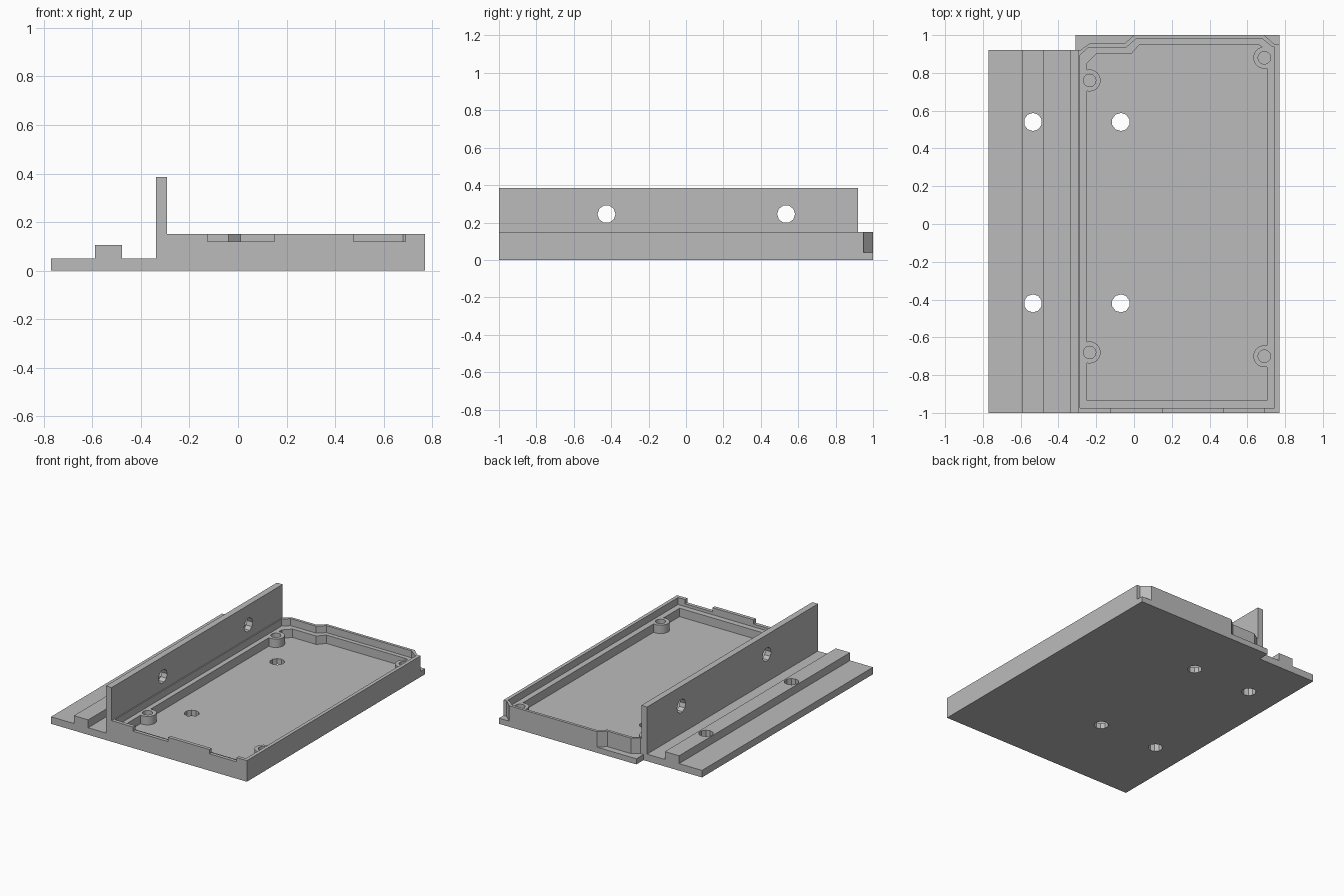
import bpy, bmesh, math
from mathutils import Matrix, Vector

if "Cube" in bpy.data.objects:
    bpy.data.objects.remove(bpy.data.objects["Cube"])

grey = bpy.data.materials.new("plain grey")
grey.use_nodes = True
GREY = (0.5, 0.5, 0.5, 1)
grey.diffuse_color = GREY
grey.node_tree.nodes["Principled BSDF"].inputs["Base Color"].default_value = GREY


def prism(name, outline, low, high, axis="z"):
    """Extrude a closed outline along z, or an x-z profile along y."""
    def place(p, h):
        return (p[0], p[1], h) if axis == "z" else (p[0], h, p[1])
    bm = bmesh.new()
    face = bm.faces.new([bm.verts.new(place(p, low)) for p in outline])
    push = bmesh.ops.extrude_face_region(bm, geom=[face])["geom"]
    step = Vector(place((0, 0), high - low))
    bmesh.ops.translate(bm, vec=step, verts=[v for v in push if isinstance(v, bmesh.types.BMVert)])
    bmesh.ops.recalc_face_normals(bm, faces=bm.faces)
    return finish(name, bm)


def cylinder(name, centre, radius, length, sides, along_x=False):
    bm = bmesh.new()
    turn = Matrix.Rotation(math.pi / 2, 4, "Y") if along_x else Matrix()
    bmesh.ops.create_cone(bm, cap_ends=True, segments=sides, radius1=radius, radius2=radius,
                          depth=length, matrix=Matrix.Translation(centre) @ turn)
    return finish(name, bm)


def finish(name, bm):
    mesh = bpy.data.meshes.new(name)
    bm.to_mesh(mesh)
    bm.free()
    mesh.materials.append(grey)
    obj = bpy.data.objects.new(name, mesh)
    bpy.context.collection.objects.link(obj)
    return obj


def combine(target, tool, operation):
    mod = target.modifiers.new("combine", "BOOLEAN")
    mod.operation, mod.solver, mod.object = operation, "EXACT", tool
    bpy.context.view_layer.objects.active = target
    bpy.ops.object.modifier_apply(modifier=mod.name)
    bpy.data.objects.remove(tool)


def box_outline(x0, x1, y0, y1):
    return [(x0, y0), (x1, y0), (x1, y1), (x0, y1)]


FLOOR, LEDGE, RIM = 0.04, 0.10, 0.15

# Tray: full slab with a rim whose back corners are chamfered
tray = prism("tray", box_outline(-0.31, 0.77, -1, 1), 0, FLOOR)
rim = [(-0.31, -1), (0.77, -1), (0.77, 0.95), (0.745, 0.95), (0.69, 1), (0, 1),
       (-0.05, 0.955), (-0.235, 0.955), (-0.285, 0.92), (-0.31, 0.92)]
combine(tray, prism("rim", rim, FLOOR, RIM), "UNION")

# Stepped recess: lid ledge, then the pocket
ledge = [(-0.285, -0.975), (0.745, -0.975), (0.745, 0.935), (0.73, 0.94), (0.68, 0.98),
         (0.01, 0.98), (-0.04, 0.935), (-0.24, 0.935), (-0.285, 0.895)]
pocket = [(-0.25, -0.935), (0.705, -0.935), (0.705, 0.92), (0.66, 0.95),
          (0.03, 0.95), (-0.015, 0.9), (-0.2, 0.9), (-0.25, 0.85)]
combine(tray, prism("ledge_cutter", ledge, LEDGE, 0.3), "DIFFERENCE")
combine(tray, prism("pocket_cutter", pocket, FLOOR, 0.3), "DIFFERENCE")

# Screw bosses, level with the ledge
bosses = [(-0.235, 0.76), (-0.235, -0.68), (0.69, 0.88), (0.69, -0.7)]
for x, y in bosses:
    combine(tray, cylinder("boss", (x, y, LEDGE / 2 + 0.01), 0.058, LEDGE - 0.02, 32), "UNION")
for x, y in bosses:
    combine(tray, cylinder("boss_hole", (x, y, FLOOR + 0.1), 0.033, 0.2, 24), "DIFFERENCE")

# Two notches in the front rim
for x0, x1 in [(-0.125, 0.15), (0.475, 0.69)]:
    combine(tray, prism("notch", box_outline(x0, x1, -1.1, -0.96), 0.12, 0.3), "DIFFERENCE")

# Bracket: flange with a rail and an upright wall
profile = [(-0.77, 0), (-0.31, 0), (-0.31, RIM), (-0.293, RIM), (-0.293, 0.385), (-0.338, 0.385),
           (-0.338, 0.05), (-0.478, 0.05), (-0.478, 0.106), (-0.59, 0.106), (-0.59, 0.05),
           (-0.77, 0.05)]
bracket = prism("bracket", profile, -1, 0.92, axis="y")

# Mounting holes through the floor, flange and wall
for y in (-0.42, 0.54):
    combine(tray, cylinder("floor_hole", (-0.07, y, 0), 0.048, 0.5, 10), "DIFFERENCE")
    combine(bracket, cylinder("flange_hole", (-0.535, y, 0), 0.048, 0.5, 10), "DIFFERENCE")
    combine(bracket, cylinder("wall_hole", (-0.315, y - 0.005, 0.245), 0.048, 0.2, 10, True),
            "DIFFERENCE")
